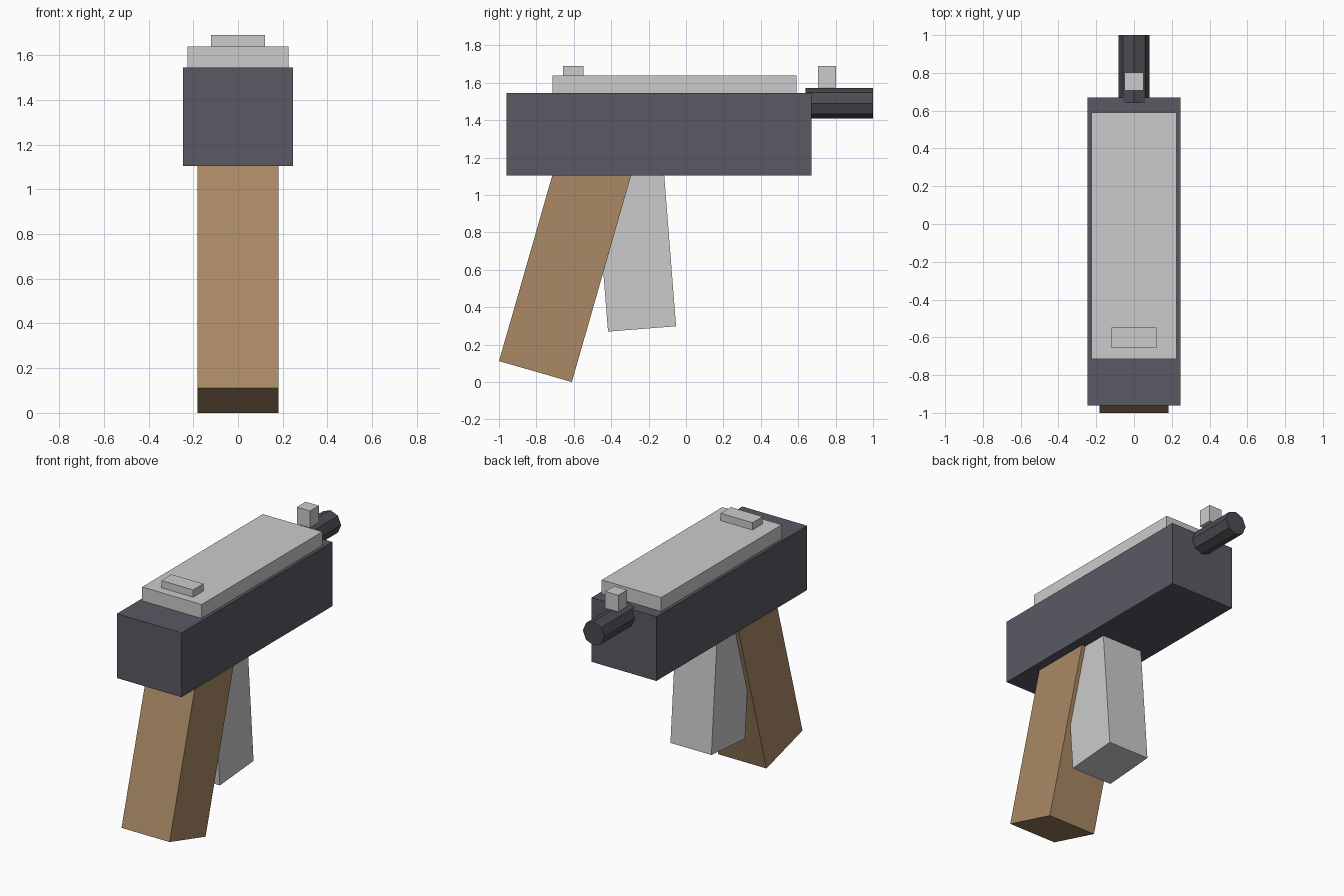
import bpy
from math import radians, sin, cos
from mathutils import Matrix, Vector

if "Cube" in bpy.data.objects:
    bpy.data.objects.remove(bpy.data.objects["Cube"])


def material(name, rgb):
    m = bpy.data.materials.new(name)
    m.diffuse_color = (*rgb, 1)
    m.use_nodes = True
    m.node_tree.nodes["Principled BSDF"].inputs["Base Color"].default_value = m.diffuse_color
    return m


DARK = material("dark_metal", (0.10, 0.10, 0.125))
BARREL = material("barrel_metal", (0.07, 0.07, 0.085))
TAN = material("tan_grip", (0.40, 0.25, 0.13))


def finish(name, mat):
    obj = bpy.context.object
    obj.name = name
    if mat:
        obj.data.materials.append(mat)
    return obj


def box(name, half_x, y, z, mat=None):
    """Upright box centred on x, spanning the given y and z ranges."""
    bpy.ops.mesh.primitive_cube_add(size=1, location=(0, sum(y) / 2, sum(z) / 2))
    obj = finish(name, mat)
    obj.scale = (2 * half_x, y[1] - y[0], z[1] - z[0])
    return obj


def leaning_box(name, half_x, base, depth, length, degrees, mat=None):
    """Box tilted about x, placed by the middle (y, z) of its bottom face."""
    a = radians(degrees)
    up = Vector((0, -sin(a), cos(a)))
    centre = Vector((0, *base)) + up * length / 2
    bpy.ops.mesh.primitive_cube_add(size=1, location=centre, rotation=(a, 0, 0))
    obj = finish(name, mat)
    obj.scale = (2 * half_x, depth, length)
    return obj


# Main housing and top cover
box("body", 0.245, (-0.96, 0.67), (1.105, 1.545), DARK)
box("top_cover", 0.225, (-0.715, 0.59), (1.53, 1.64))

# Sights
box("rear_sight", 0.12, (-0.657, -0.547), (1.63, 1.69))
box("front_sight", 0.05, (0.707, 0.803), (1.575, 1.69))

# Eight-sided barrel along y, with an edge at the top
bpy.ops.mesh.primitive_cylinder_add(vertices=8, radius=0.081, depth=0.36)
barrel = finish("barrel", BARREL)
barrel.data.transform(Matrix.Rotation(radians(90), 4, 'X'))
barrel.location = (0, 0.82, 1.49)

# Raked handle and the block in front of it
leaning_box("grip", 0.182, (-0.805, 0.056), 0.405, 1.17, -16, TAN)
leaning_box("front_block", 0.155, (-0.235, 0.284), 0.365, 0.88, 4.5)
